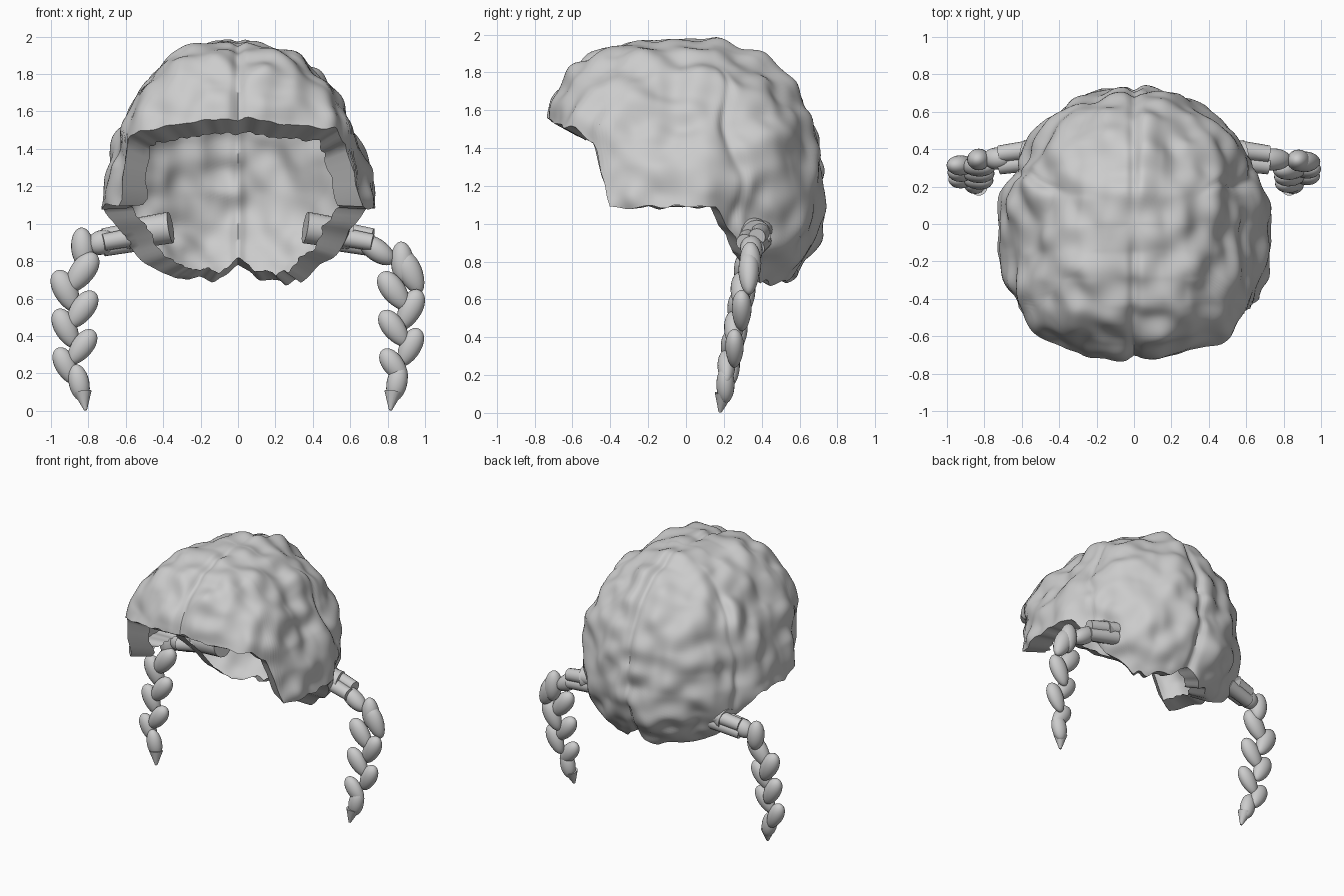
import bpy, bmesh, math
from mathutils import Vector, Matrix, noise

if "Cube" in bpy.data.objects:
    bpy.data.objects.remove(bpy.data.objects["Cube"])

grey = bpy.data.materials.new("plain grey hair")
grey.use_nodes = True
grey.diffuse_color = (0.6, 0.6, 0.6, 1)
grey.node_tree.nodes["Principled BSDF"].inputs["Base Color"].default_value = (0.6, 0.6, 0.6, 1)


def finish(name, bm, degrees):
    mesh = bpy.data.meshes.new(name)
    bm.to_mesh(mesh)
    bm.free()
    mesh.materials.append(grey)
    ob = bpy.data.objects.new(name, mesh)
    bpy.context.collection.objects.link(ob)
    bpy.ops.object.select_all(action='DESELECT')
    ob.select_set(True)
    bpy.context.view_layer.objects.active = ob
    bpy.ops.object.shade_smooth_by_angle(angle=math.radians(degrees))


def ramp(x, lo, hi):
    t = min(max((x - lo) / (hi - lo), 0), 1)
    return t * t * (3 - 2 * t)


# Hem height by degrees away from the front: fringe, side flap, nape
HEM = [(0, 1.55), (22, 1.53), (42, 1.48), (50, 1.43), (58, 1.09), (104, 1.09),
       (109, 1.0), (121, 0.84), (140, 0.7), (165, 0.71), (180, 0.77)]
MID = 1.15


def hem_height(deg):
    for (a, za), (b, zb) in zip(HEM, HEM[1:]):
        if deg <= b:
            return za + (zb - za) * (deg - a) / (b - a)
    return HEM[-1][1]


def dome_point(az, t):
    """Point on the lumpy dome: az around from the front, t from crown to hem."""
    s, c = abs(math.sin(az)), math.cos(az)
    deg = math.degrees(math.acos(max(-1, min(1, c))))
    n = 2.1 + 1.0 * ramp(c, -0.2, 0.5)
    depth = 0.735 if c > 0 else 0.7
    reach = ((s / 0.66) ** n + (abs(c) / depth) ** n) ** (-1 / n)
    n = 2.0 + (1.0 if c > 0 else 0.4) * c * c
    hem = hem_height(deg) + 0.03 * noise.noise((math.sin(az) * 7, c * 7, 3))
    dz = hem - MID
    tall = 0.8 if dz > 0 else 0.6
    out = reach * (1 - (abs(dz) / tall) ** n) ** (1 / n)
    phi = t * math.atan2(out, dz)
    sp, cp = math.sin(phi), math.cos(phi)
    tall = 0.8 if cp > 0 else 0.6
    r = ((sp / reach) ** n + (abs(cp) / tall) ** n) ** (-1 / n)
    d = Vector((sp * math.sin(az), -sp * c, cp))
    p = d * r
    # locks: round lumps and broad waves
    r += 0.02 + 0.03 * noise.noise(p * 3.5) + 0.04 * noise.noise(p * 7)
    # centre parting, and the crease between side and back hair
    r -= 0.025 * math.exp(-(p.x / 0.028) ** 2) * ramp(sp, 0, 0.3)
    seam = (deg - 113 - 6 * noise.noise(p * 4)) / 3
    r -= 0.02 * math.exp(-seam * seam) * ramp(sp, 0.45, 0.8)
    p = d * r
    # side flaps flare outwards
    flare = ramp(deg, 50, 78) * (1 - ramp(deg, 98, 112)) * ramp(-p.z, -0.35, 0.05)
    p.x *= 1 + 0.08 * flare
    p.z += MID
    return p


# Hair cap: one thin shell whose hem turns inwards in a ragged lip
AROUND, DOWN = 240, 80
bm = bmesh.new()
crown = bm.verts.new(dome_point(0, 0))
rings = [[bm.verts.new(dome_point(math.tau * j / AROUND, i / DOWN)) for j in range(AROUND)]
         for i in range(1, DOWN + 1)]
for step in (0.4, 0.8, 1.0):
    lip = []
    for j, v in enumerate(rings[DOWN - 1]):
        inward = Vector((0, 0, MID)) - v.co
        inward.normalize()
        if inward.z > 0:
            inward.z *= 0.5
        width = 0.15 * step + (0.012 * (j // 2 % 2) if step == 1 else 0)
        lip.append(bm.verts.new(v.co + inward * width))
    rings.append(lip)
for j in range(AROUND):
    k = (j + 1) % AROUND
    bm.faces.new((crown, rings[0][j], rings[0][k]))
    for upper, lower in zip(rings, rings[1:]):
        bm.faces.new((upper[j], lower[j], lower[k], upper[k]))
finish("hair_cap", bm, 50)


def braid_y(z):
    return 0.18 + 0.19 * z


def bead(bm, centre, size, tilt, taper=0.0):
    """Egg-shaped strand, leaning by tilt degrees in the front plane."""
    made = bmesh.ops.create_uvsphere(bm, u_segments=20, v_segments=14, radius=1)["verts"]
    for v in made:
        v.co.x *= 1 - taper * v.co.z
        v.co.y *= 1 - taper * v.co.z
    turn = (Matrix.Translation(centre) @ Matrix.Rotation(math.radians(tilt), 4, 'Y')
            @ Matrix.Diagonal((*size, 1)))
    bmesh.ops.transform(bm, matrix=turn, verts=made)


def rod(bm, a, b, r1, r2):
    a, b = Vector(a), Vector(b)
    turn = Matrix.Translation((a + b) / 2) @ (b - a).to_track_quat('Z', 'Y').to_matrix().to_4x4()
    bmesh.ops.create_cone(bm, cap_ends=True, segments=16, radius1=r1, radius2=r2,
                          depth=(b - a).length, matrix=turn)


def build_braid(name, side):
    # root tie poking through the cap
    bm = bmesh.new()
    rod(bm, (side * 0.36, 0.33, 0.98), (side * 0.6, 0.37, 0.94), 0.085, 0.08)
    finish(name + "_root", bm, 40)

    # gathered strands leading outwards
    bm = bmesh.new()
    for dy, dz in ((-0.035, 0.0), (0.03, 0.03), (0.025, -0.03)):
        rod(bm, (side * 0.5, 0.375 + dy, 0.94 + dz), (side * 0.72, 0.345 + dy, 0.9 + dz),
            0.052, 0.045)
    if side < 0:
        bead(bm, (-0.83, 0.345, 0.87), (0.062, 0.058, 0.11), -5)
        bead(bm, (-0.73, 0.35, 0.9), (0.065, 0.06, 0.08), 70)
    else:
        bead(bm, (0.74, 0.345, 0.86), (0.06, 0.06, 0.115), 125)
        bead(bm, (0.88, 0.34, 0.79), (0.062, 0.058, 0.115), -5)

    # woven strands alternate between the two sides
    for i in range(6):
        z = 0.74 - 0.1 * i
        outer = (i + (side > 0)) % 2 == 1
        x = 0.92 if outer else 0.835
        lean = 26 if outer else -36
        if outer and i == 0:
            lean = -lean
        shrink = 1 - 0.03 * i
        size = (0.066 * shrink, 0.055 * shrink, 0.125 * shrink)
        y = braid_y(z) + (0.012 if outer else -0.012)
        bead(bm, (side * x, y, z), size, side * lean, -0.15)

    # pointed tip
    bead(bm, (side * 0.85, braid_y(0.15), 0.15), (0.055, 0.048, 0.1), side * 12)
    rod(bm, (side * 0.815, braid_y(0), 0.003), (side * 0.83, braid_y(0.1), 0.1), 0.008, 0.048)
    finish(name, bm, 60)


build_braid("left_braid", 1)
build_braid("right_braid", -1)
